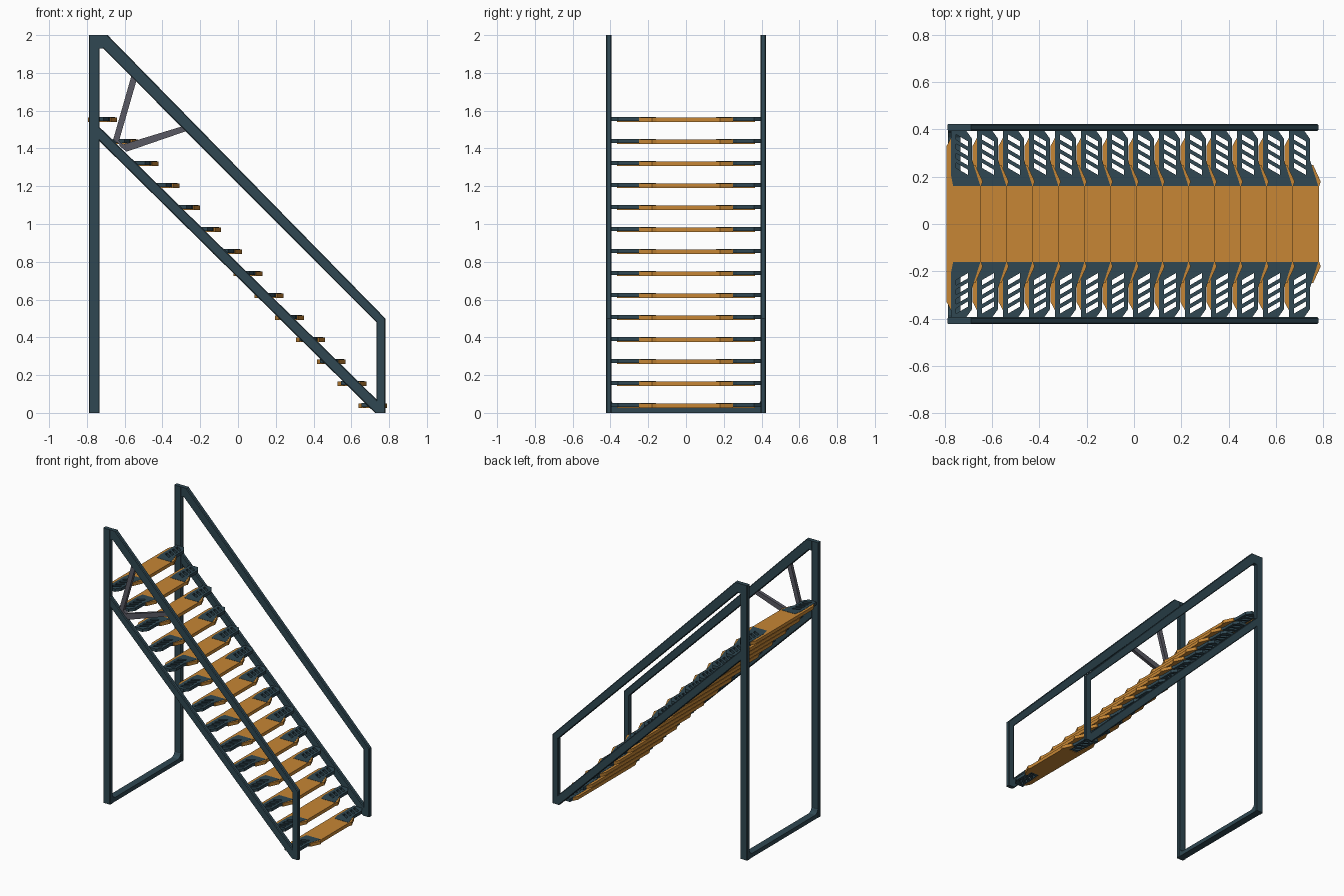
import bpy, bmesh
from mathutils import Vector

if "Cube" in bpy.data.objects:
    bpy.data.objects.remove(bpy.data.objects["Cube"])


def material(name, rgb):
    m = bpy.data.materials.new(name)
    m.diffuse_color = (*rgb, 1)
    m.use_nodes = True
    m.node_tree.nodes["Principled BSDF"].inputs["Base Color"].default_value = m.diffuse_color
    return m


STEEL = material("dark blue steel", (0.029, 0.064, 0.085))
WOOD = material("orange wood", (0.57, 0.24, 0.035))
GREY = material("grey metal", (0.10, 0.10, 0.125))

# How flat profile points (a, b) and depth c map to world axes
AXES = {
    "XY": lambda a, b, c: (a, b, c),
    "XZ": lambda a, b, c: (a, c, b),
    "YZ": lambda a, b, c: (c, a, b),
}


def prism(name, mat, plane, outline, lo, hi, holes=(), bevel=0.0):
    """Extrude a flat outline (with optional holes) from depth lo to hi."""
    bm = bmesh.new()
    edges = []
    for loop in (outline, *holes):
        vs = [bm.verts.new((a, b, lo)) for a, b in loop]
        if holes:
            edges += [bm.edges.new((vs[i - 1], vs[i])) for i in range(len(vs))]
        else:
            bm.faces.new(vs)
    if holes:
        bmesh.ops.triangle_fill(bm, edges=edges, use_beauty=True, normal=(0, 0, 1))
    ext = bmesh.ops.extrude_face_region(bm, geom=bm.faces[:])
    moved = [g for g in ext["geom"] if isinstance(g, bmesh.types.BMVert)]
    bmesh.ops.translate(bm, verts=moved, vec=(0, 0, hi - lo))
    if bevel:
        # soften only the long edges so the mitred joints stay flush
        long_edges = [e for e in bm.edges if e.calc_length() > 0.2]
        bmesh.ops.bevel(bm, geom=long_edges, offset=bevel, segments=1,
                        affect='EDGES', profile=0.5)
    for v in bm.verts:
        v.co = Vector(AXES[plane](*v.co))
    bmesh.ops.recalc_face_normals(bm, faces=bm.faces[:])
    me = bpy.data.meshes.new(name)
    bm.to_mesh(me)
    bm.free()
    me.materials.append(mat)
    ob = bpy.data.objects.new(name, me)
    bpy.context.collection.objects.link(ob)
    return ob


# Side frames: rear post, handrail, front post and stringer
FRAME = {
    "rear_post": [(-.79, .0), (-.732, .0), (-.732, 2), (-.79, 2)],
    "handrail_top": [(-.735, 1.93), (-.715, 1.93), (-.69, 2), (-.735, 2)],
    "handrail": [(-.715, 1.93), (.732, .48), (.78, .5), (-.69, 2)],
    "front_post": [(.732, .0), (.78, .0), (.78, .5), (.732, .48)],
    "stringer": [(-.735, 1.44), (.725, .0), (.75, .0), (.75, .055), (-.735, 1.515)],
}
for side, s in (("left", -1), ("right", 1)):
    for part, pts in FRAME.items():
        lo, hi = sorted((s * .394, s * .424))
        prism(f"{side}_{part}", STEEL, "XZ", pts, lo, hi, bevel=.005)

# Floor bar joining the rear posts, with filleted inner corners
half = [(.40, .0), (.40, .065), (.393, .06), (.385, .043), (.365, .03)]
prism("floor_bar", STEEL, "YZ",
      half + [(-y, z) for y, z in reversed(half)], -.787, -.735)

# V-shaped grey brace on one side only
BRACE = {
    "brace_upper": [(-.66, 1.45), (-.63, 1.44), (-.53, 1.785), (-.56, 1.80)],
    "brace_lower": [(-.63, 1.415), (-.59, 1.383), (-.25, 1.50), (-.285, 1.52)],
    "brace_foot": [(-.66, 1.45), (-.59, 1.383), (-.60, 1.415), (-.63, 1.44)],
}
for part, pts in BRACE.items():
    prism(part, GREY, "XZ", pts, -.421, -.397)

# Tread: board with front and rear wings that hold the slotted end brackets
wing = [(.072, .155), (.080, .18), (.048, .25), (.028, .25), (.035, .20),
        (-.035, .20), (-.045, .30), (-.045, .365), (-.055, .365), (-.073, .33)]
board = wing + [(x, -y) for x, y in reversed(wing)]
bracket = [(-.045, .16), (.070, .16), (.035, .27), (.035, .36), (.008, .398),
           (-.055, .398), (-.055, .21)]
slots = [[(-.033, y + .027), (.017, y - .002), (.017, y - .024), (-.033, y + .005)]
         for y in (.232, .272, .312, .352)]


def flip(pts, s):
    return [(x, s * y) for x, y in pts]


parts = [prism("tread_board", WOOD, "XY", board, -.012, .012)]
for side, s in (("left", -1), ("right", 1)):
    # inner clamp is thicker than the board, slotted outer plate is thin
    parts.append(prism(f"tread_bracket_{side}", STEEL, "XY", flip(bracket, s),
                       -.008, .0135, [flip(h, s) for h in slots]))

# Fourteen treads climbing to the rear, sharing meshes
for k in range(14):
    pos = Vector((-.72 + .11 * k, 0, 1.553 - .1165 * k))
    for p in parts:
        ob = p if k == 0 else p.copy()
        if k:
            bpy.context.collection.objects.link(ob)
            ob.name = f"{p.name}_{k + 1}"
        ob.location = pos
